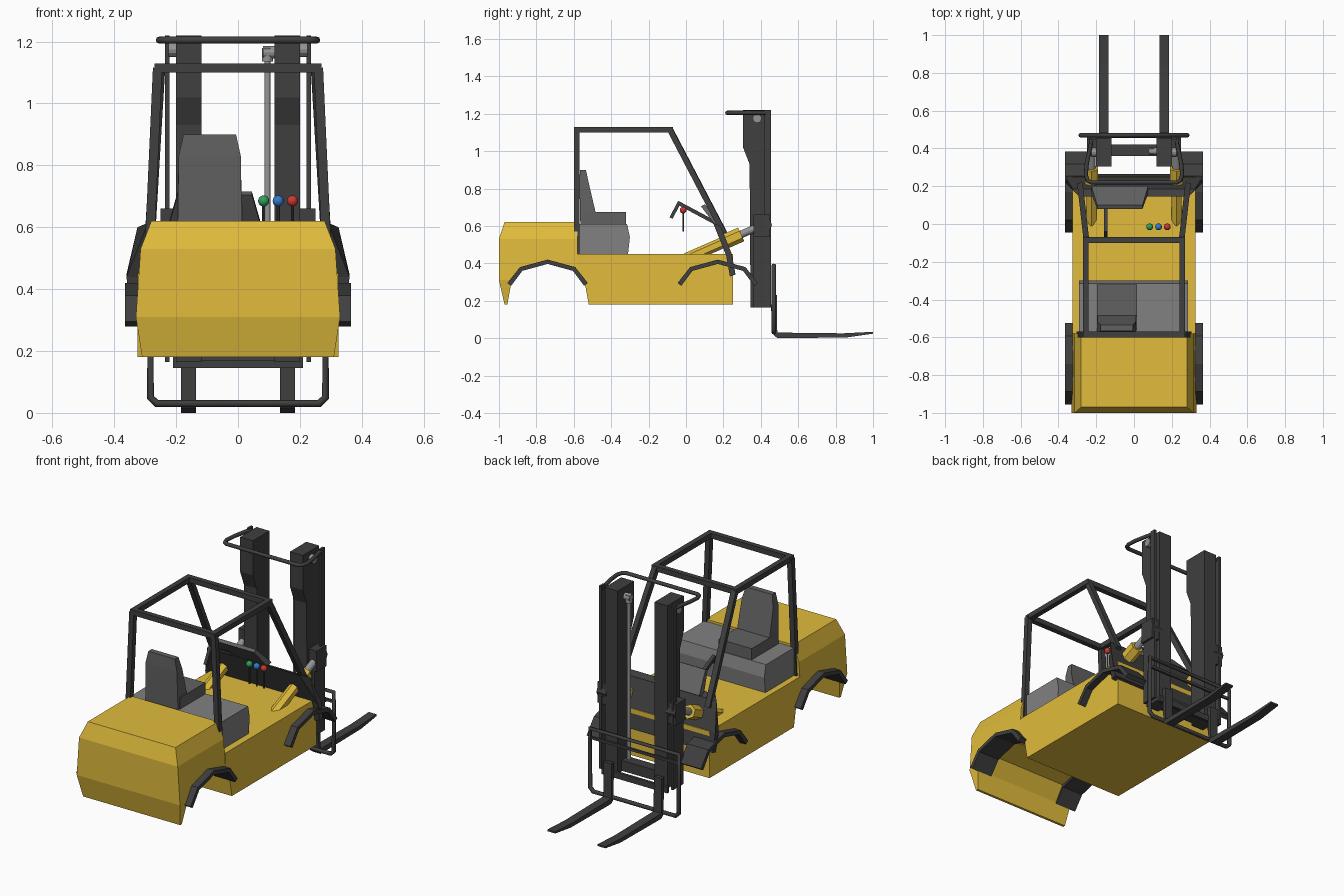
import bpy, bmesh, math
from mathutils import Vector

if "Cube" in bpy.data.objects:
    bpy.data.objects.remove(bpy.data.objects["Cube"])


def mat(name, c):
    m = bpy.data.materials.new(name)
    m.diffuse_color = (*c, 1)
    m.use_nodes = True
    m.node_tree.nodes["Principled BSDF"].inputs["Base Color"].default_value = m.diffuse_color
    return m


YELLOW = mat("yellow", (0.75, 0.5, 0.045))
DARK = mat("dark", (0.05, 0.05, 0.05))
SEAT = mat("seat_grey", (0.12, 0.12, 0.12))
HOOD = mat("hood_grey", (0.22, 0.22, 0.22))
METAL = mat("metal", (0.3, 0.3, 0.3))


def finish(name, bm, m, mirror=False):
    bmesh.ops.recalc_face_normals(bm, faces=bm.faces)
    me = bpy.data.meshes.new(name)
    bm.to_mesh(me)
    bm.free()
    ob = bpy.data.objects.new(name, me)
    bpy.context.collection.objects.link(ob)
    me.materials.append(m)
    if mirror:
        ob.modifiers.new("mirror", "MIRROR")
    return ob


def prism_bm(pts, x0, x1):
    """Side profile of (y, z) points extruded from x0 to x1."""
    bm = bmesh.new()
    f = bm.faces.new([bm.verts.new((x0, y, z)) for y, z in pts])
    ext = bmesh.ops.extrude_face_region(bm, geom=[f])["geom"]
    for v in ext:
        if isinstance(v, bmesh.types.BMVert):
            v.co.x = x1
    return bm


def prism(name, pts, x0, x1, m, mirror=False):
    return finish(name, prism_bm(pts, x0, x1), m, mirror)


def box(name, x, y, z, m, mirror=False):
    return prism(name, [(y[0], z[0]), (y[1], z[0]), (y[1], z[1]), (y[0], z[1])], *x, m, mirror)


def rod(name, a, b, r, m, sides=12, mirror=False, roll=0.0):
    a, b = Vector(a), Vector(b)
    bm = bmesh.new()
    bmesh.ops.create_cone(bm, cap_ends=True, segments=sides, radius1=r, radius2=r, depth=(b - a).length)
    ob = finish(name, bm, m, mirror)
    d = b - a
    rot = d.to_track_quat('Z', 'Y').to_matrix().to_4x4()
    for v in ob.data.vertices:
        p = v.co.copy()
        c, s = math.cos(roll), math.sin(roll)
        v.co = rot @ Vector((p.x * c - p.y * s, p.x * s + p.y * c, p.z)) + (a + b) / 2
    return ob


def bar(name, a, b, w, m, mirror=False):
    """Square bar between two points."""
    return rod(name, a, b, w * 0.7071, m, 4, mirror, math.pi / 4)


def tube(name, pts, r, m, closed=False):
    cu = bpy.data.curves.new(name, 'CURVE')
    cu.dimensions = '3D'
    cu.bevel_depth, cu.bevel_resolution, cu.use_fill_caps = r, 2, True
    sp = cu.splines.new('POLY')
    sp.points.add(len(pts) - 1)
    for p, q in zip(sp.points, pts):
        p.co = (*q, 1)
    sp.use_cyclic_u = closed
    ob = bpy.data.objects.new(name, cu)
    bpy.context.collection.objects.link(ob)
    cu.materials.append(m)
    return ob


# Counterweight with rear wheel arch; its width varies with height
bm = prism_bm([(-0.97, 0.62), (-1, 0.53), (-1, 0.31), (-0.97, 0.18), (-0.955, 0.18), (-0.935, 0.29),
               (-0.88, 0.375), (-0.74, 0.41), (-0.60, 0.375), (-0.58, 0.35), (-0.58, 0.62)], -0.33, 0.33)
for z in (0.31, 0.53):
    bmesh.ops.bisect_plane(bm, geom=bm.verts[:] + bm.edges[:] + bm.faces[:], plane_co=(0, 0, z), plane_no=(0, 0, 1))
steps = [(0.18, 0.31), (0.31, 0.33), (0.53, 0.315), (0.62, 0.28)]
for v in bm.verts:
    for (za, xa), (zb, xb) in zip(steps, steps[1:]):
        if za - 1e-4 <= v.co.z <= zb + 1e-4:
            v.co.x = math.copysign(xa + (xb - xa) * (v.co.z - za) / (zb - za), v.co.x)
            break
finish("counterweight", bm, YELLOW)

# Chassis
prism("chassis", [(-0.58, 0.45), (-0.58, 0.35), (-0.54, 0.29), (-0.52, 0.18), (0.25, 0.18), (0.25, 0.45)],
      -0.325, 0.325, YELLOW)

# Fenders: folded strips over the wheel positions
for name, yc in (("rear_fender", -0.74), ("front_fender", 0.17)):
    top = [(-0.215, 0.295), (-0.148, 0.38), (0, 0.42), (0.148, 0.38), (0.215, 0.295)]
    low = [(-0.195, 0.28), (-0.135, 0.36), (0, 0.397), (0.135, 0.36), (0.195, 0.28)]
    prism(name, [(yc + y, z) for y, z in top + low[::-1]], 0.23, 0.365, DARK, True)

# Hood and seat
prism("seat_hood", [(-0.575, 0.45), (-0.31, 0.45), (-0.30, 0.54), (-0.315, 0.61), (-0.575, 0.61)], -0.29, 0.285, HOOD)
box("seat_cushion", (-0.195, 0.015), (-0.55, -0.32), (0.61, 0.675), SEAT)
bm = prism_bm([(-0.565, 0.61), (-0.47, 0.61), (-0.485, 0.68), (-0.52, 0.83), (-0.535, 0.9), (-0.567, 0.9),
               (-0.57, 0.83)], -0.195, 0.012)
for v in bm.verts:
    if v.co.z > 0.8:
        v.co.x = -0.09 + (v.co.x + 0.09) * (0.82 if v.co.z > 0.85 else 0.97)
finish("seat_back", bm, SEAT)

# Overhead guard
bar("guard_rear_post", (0.29, -0.585, 0.45), (0.26, -0.585, 1.115), 0.03, DARK, True)
bar("guard_front_post", (0.285, 0.205, 0.56), (0.252, -0.085, 1.115), 0.03, DARK, True)
bar("guard_side_bar", (0.255, -0.6, 1.115), (0.255, -0.07, 1.115), 0.03, DARK, True)
for name, y in (("guard_rear_bar", -0.585), ("guard_front_bar", -0.085)):
    bar(name, (-0.27, y, 1.115), (0.27, y, 1.115), 0.03, DARK)

# Cowl, widening downwards, and dashboard
bm = prism_bm([(0.145, 0.615), (0.185, 0.60), (0.245, 0.45), (0.265, 0.34), (0.235, 0.33), (0.215, 0.44)], -1, 1)
for v in bm.verts:
    w = 0.29 if v.co.z > 0.61 else 0.325 if v.co.z > 0.5 else 0.36 if v.co.z > 0.4 else 0.355
    v.co.x *= w
finish("cowl", bm, DARK)
bm = prism_bm([(0.08, 0.705), (0.10, 0.715), (0.20, 0.61), (0.16, 0.60)], -1, 1)
for v in bm.verts:
    v.co.x = -0.075 + v.co.x * (0.15 if v.co.z < 0.65 else 0.12)
finish("dashboard", bm, SEAT)

# Steering arm and control levers
bar("steering_arm", (-0.15, 0.17, 0.61), (-0.15, -0.045, 0.725), 0.02, DARK)
bar("steering_grip", (-0.15, -0.035, 0.728), (-0.15, -0.08, 0.642), 0.018, DARK)
for name, x, c in (("green", 0.083, (0.03, 0.35, 0.1)), ("blue", 0.13, (0.03, 0.2, 0.6)), ("red", 0.176, (0.6, 0.04, 0.03))):
    rod(name + "_lever", (x, -0.015, 0.57), (x, -0.015, 0.685), 0.005, DARK, 8)
    bm = bmesh.new()
    bmesh.ops.create_uvsphere(bm, u_segments=16, v_segments=10, radius=0.018)
    bmesh.ops.translate(bm, verts=bm.verts, vec=(x, -0.015, 0.685))
    for f in bm.faces:
        f.smooth = True
    finish(name + "_knob", bm, mat(name, c))

# Tilt cylinders with hexagonal heads
rod("tilt_cylinder", (0.225, 0.0, 0.425), (0.225, 0.24, 0.53), 0.03, YELLOW, 6, True)
rod("tilt_head", (0.225, 0.205, 0.515), (0.225, 0.295, 0.555), 0.04, YELLOW, 6, True)
rod("tilt_rod", (0.225, 0.25, 0.535), (0.225, 0.42, 0.61), 0.02, METAL, 12, True)
rod("tilt_pivot", (0.19, 0.415, 0.605), (0.25, 0.415, 0.605), 0.045, DARK, 8, True)
box("tilt_bracket", (0.2, 0.25), (0.36, 0.45), (0.54, 0.66), DARK, True)

# Mast rails, flanges, rollers and lift cylinder
prism("mast_rail", [(0.345, 0.165), (0.455, 0.165), (0.455, 1.22), (0.305, 1.22), (0.305, 1.02), (0.34, 0.93)],
      0.118, 0.2, DARK, True)
box("mast_side_flange", (0.222, 0.236), (0.36, 0.455), (0.165, 0.56), DARK, True)
box("mast_upper_flange", (0.222, 0.236), (0.42, 0.455), (0.56, 1.22), DARK, True)
rod("mast_roller", (0.19, 0.38, 1.175), (0.225, 0.38, 1.175), 0.024, METAL, 12, True)
rod("lift_cylinder", (0.095, 0.385, 0.18), (0.095, 0.385, 1.15), 0.01, METAL)
rod("lift_head", (0.095, 0.385, 1.135), (0.095, 0.385, 1.18), 0.018, METAL)
box("mast_cross_beam", (-0.12, 0.12), (0.36, 0.42), (0.17, 0.23), DARK)
rod("lift_pulley", (0.08, 0.385, 1.165), (0.12, 0.385, 1.165), 0.02, METAL)

# Bent tube at the mast top
half = [(0.225, 0.44, 1.205), (0.25, 0.32, 1.205), (0.255, 0.26, 1.205), (0.245, 0.23, 1.205), (0.225, 0.22, 1.205)]
tube("mast_top_tube", half + [(-x, y, z) for x, y, z in half[::-1]], 0.011, DARK)

# Carriage frame and its cross bars
loop = [(0.283, 0.39), (0.283, 0.05), (0.262, 0.03)]
loop = [(x, 0.47, z) for x, z in loop]
tube("carriage_frame", loop + [(-x, y, z) for x, y, z in loop[::-1]], 0.012, DARK, True)
box("carriage_upper_bar", (-0.28, 0.28), (0.462, 0.474), (0.33, 0.345), DARK)
box("carriage_lower_bar", (-0.21, 0.21), (0.455, 0.47), (0.145, 0.18), DARK)

# Forks
prism("fork", [(0.463, 0.23), (0.486, 0.23), (0.488, 0.03), (0.84, 0.026), (1.0, 0.034), (1.0, 0.024), (0.86, 0.004),
               (0.49, 0.0), (0.47, 0.015)], 0.135, 0.185, DARK, True)
